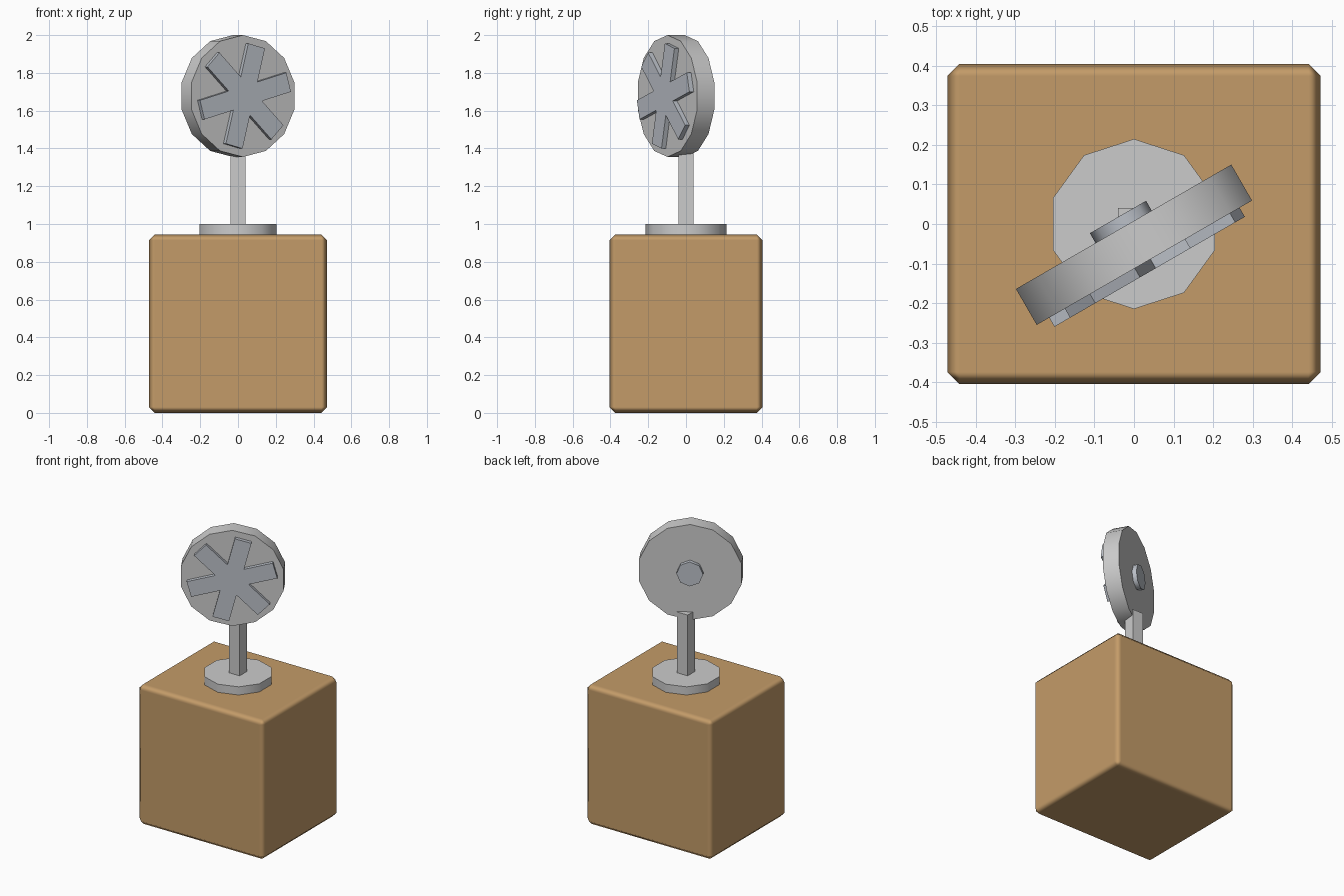
import bpy, bmesh, math
from mathutils import Matrix, Vector

if "Cube" in bpy.data.objects:
    bpy.data.objects.remove(bpy.data.objects["Cube"])


def material(name, rgb):
    m = bpy.data.materials.new(name)
    m.diffuse_color = (*rgb, 1)
    m.use_nodes = True
    m.node_tree.nodes["Principled BSDF"].inputs["Base Color"].default_value = m.diffuse_color
    return m


WOOD = material("tan", (0.55, 0.33, 0.14))
STEEL = material("blue_grey", (0.50, 0.53, 0.58))


def ring(sides, r):
    """Regular polygon with its first corner on +y."""
    return [(r * math.sin(2 * math.pi * i / sides), r * math.cos(2 * math.pi * i / sides))
            for i in range(sides)][::-1]


def rect(hx, hy):
    return [(-hx, -hy), (hx, -hy), (hx, hy), (-hx, hy)]


def prism(name, outline, z0, z1, frame=Matrix(), mat=None, smooth=None):
    """Extrude an outline from z0 to z1 in the given frame."""
    bm = bmesh.new()
    face = bm.faces.new([bm.verts.new((x, y, z0)) for x, y in outline])
    top = bmesh.ops.extrude_face_region(bm, geom=[face])["geom"]
    bmesh.ops.translate(bm, vec=(0, 0, z1 - z0),
                        verts=[v for v in top if isinstance(v, bmesh.types.BMVert)])
    bmesh.ops.recalc_face_normals(bm, faces=bm.faces)
    bm.transform(frame)
    me = bpy.data.meshes.new(name)
    bm.to_mesh(me)
    bm.free()
    ob = bpy.data.objects.new(name, me)
    bpy.context.collection.objects.link(ob)
    if mat:
        me.materials.append(mat)
    if smooth:
        bpy.ops.object.select_all(action="DESELECT")
        ob.select_set(True)
        bpy.context.view_layer.objects.active = ob
        bpy.ops.object.shade_smooth_by_angle(angle=math.radians(smooth))
    return ob


# Box with small chamfers, shaded soft
box = prism("box", rect(0.472, 0.405), 0, 0.945, mat=WOOD)
box.data.polygons.foreach_set("use_smooth", [True] * len(box.data.polygons))
bevel = box.modifiers.new("bevel", "BEVEL")
bevel.width = 0.031
bevel.segments = 1
bevel.harden_normals = True

# Stand
prism("base_disc", ring(10, 0.215), 0.94, 1.0, smooth=50)
prism("post", rect(0.04, 0.04), 0.99, 1.41)

# Head frame: local x sideways, y up, z out of the front, turned 30 degrees
a = math.radians(30)
head = Matrix((
    (math.cos(a), 0, math.sin(a), 0),
    (math.sin(a), 0, -math.cos(a), -0.0525),
    (0, 1, 0, 1.6775),
    (0, 0, 0, 1)))
prism("head_disc", ring(14, 0.3225), -0.0525, 0.0525, head, smooth=50)
prism("rear_hub", ring(8, 0.082), -0.081, -0.05, head, STEEL, smooth=50)

# Six-armed star on the front
w, reach = 0.105, 0.274
star = []
for i in range(6):
    t = math.radians(15.5 + 60 * i)
    d = Vector((math.cos(t), math.sin(t)))
    s = Vector((-d.y, d.x)) * w / 2
    t += math.radians(30)
    star += [d * reach - s, d * reach + s, Vector((math.cos(t), math.sin(t))) * w]
prism("fan_star", star, 0.05, 0.079, head, STEEL)
